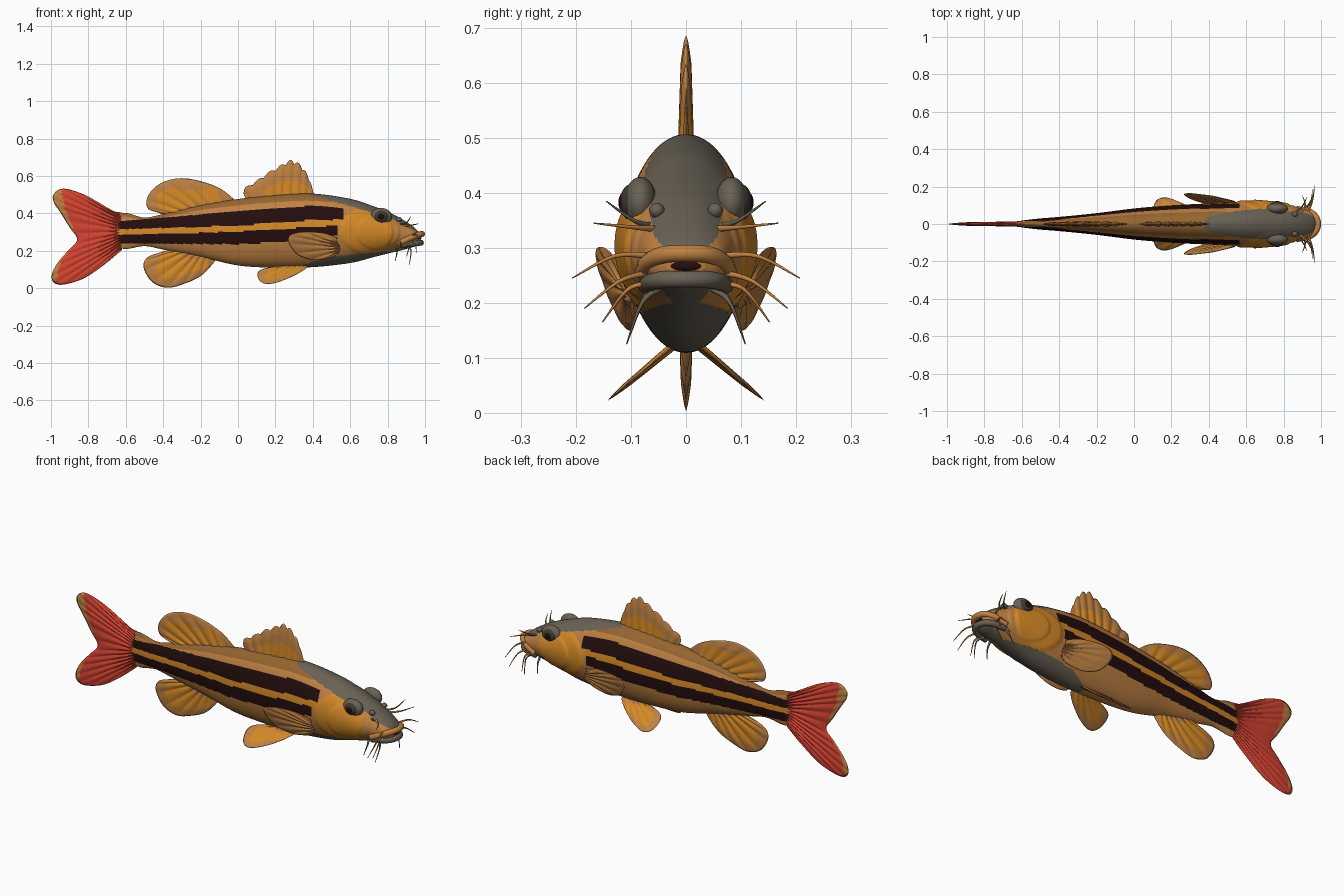
import bpy, bmesh, math
from mathutils import Vector

if "Cube" in bpy.data.objects:
    bpy.data.objects.remove(bpy.data.objects["Cube"])


def material(name, r, g, b):
    m = bpy.data.materials.new(name)
    m.use_nodes = True
    m.diffuse_color = (r, g, b, 1)
    node = m.node_tree.nodes["Principled BSDF"]
    node.inputs["Base Color"].default_value = (r, g, b, 1)
    node.inputs["Roughness"].default_value = 0.7
    return m


MATS = [material("tan", 0.52, 0.22, 0.055), material("orange", 0.66, 0.25, 0.02),
        material("grey", 0.14, 0.12, 0.09), material("stripe_black", 0.017, 0.004, 0.004),
        material("tail_red", 0.66, 0.055, 0.03), material("back_brown", 0.30, 0.13, 0.03),
        material("iris_dark", 0.05, 0.04, 0.03)]
TAN, ORANGE, GREY, BLACK, RED, BROWN, IRIS = range(len(MATS))


def sample(pts, t):
    """Smooth curve through pts, t from 0 to 1."""
    n = len(pts) - 1
    i = min(int(t * n), n - 1)
    f = t * n - i
    a, b, c, d = (Vector(pts[min(max(k, 0), n)]) for k in (i - 1, i, i + 1, i + 2))
    return b + 0.5 * f * ((c - a) + f * ((2 * a - 5 * b + 4 * c - d) + f * (3 * (b - c) + d - a)))


def surface(name, nu, nv, point, rule, caps=False):
    """Grid surface from point(u, v), coloured face by face with rule(u, v, centre)."""
    bm = bmesh.new()
    rows = [[bm.verts.new(point(i / nu, j / nv)) for i in range(nu + 1)] for j in range(nv + 1)]
    for j in range(nv):
        for i in range(nu):
            f = bm.faces.new((rows[j][i], rows[j][i + 1], rows[j + 1][i + 1], rows[j + 1][i]))
            f.material_index = rule((i + .5) / nu, (j + .5) / nv, f.calc_center_median())
    if caps:
        for row in (rows[0], rows[-1]):
            bm.faces.new(row[:-1]).material_index = rule(0, 0, row[0].co)
    bmesh.ops.remove_doubles(bm, verts=bm.verts, dist=0.00005)
    bmesh.ops.recalc_face_normals(bm, faces=bm.faces)
    me = bpy.data.meshes.new(name)
    bm.to_mesh(me)
    bm.free()
    for m in MATS:
        me.materials.append(m)
    me.shade_smooth()
    ob = bpy.data.objects.new(name, me)
    bpy.context.collection.objects.link(ob)
    return ob


def ball(name, centre, size, mat):
    def point(u, v):
        a, b = u * math.tau, v * math.pi
        n = (math.sin(b) * math.cos(a), math.sin(b) * math.sin(a), math.cos(b))
        return Vector(centre) + Vector([s * k for s, k in zip(size, n)])
    return surface(name, 24, 14, point, lambda u, v, c: mat)


def tube(name, path, r0, r1, mat, steps=16):
    def point(u, v):
        way = sample(path, min(v + .02, 1)) - sample(path, max(v - .02, 0))
        ring = Vector((math.cos(u * math.tau), math.sin(u * math.tau), 0))
        return sample(path, v) + way.to_track_quat('Z', 'Y') @ ring * (r0 + (r1 - r0) * v)
    return surface(name, 10, steps, point, lambda u, v, c: mat, True)


def fin(name, root, tip, thick, rays, rule, sheet=lambda x, z: 0, side=1, scallop=0):
    """Double-sided ribbed fin spanned between a root line and an outer edge."""
    def point(u, w):
        w = w * 2 - 1
        v = 1 - abs(w)
        wave = abs(math.sin(u * rays * math.pi))
        a, b = sample(root, u), sample(tip, u)
        p = a + (b - a) * v * (1 - scallop * (1 - wave))
        body = min(1, 5 * u, 5 * (1 - u)) * min(1, 4 * (1 - v)) ** .5
        t = thick * body * (1 - .45 * v) * (.5 + .5 * wave)
        t = t if abs(w) > 1e-6 else 0
        y = sheet(p.x, p.y) + math.copysign(t, w)
        return Vector((p.x, side * y, p.y))
    return surface(name, rays * 8, 48, point,
                   lambda u, w, c: rule(u, 1 - abs(w * 2 - 1), c))


# Body: x, underside, back, half width
STATIONS = [(-.67, .225, .39, .008), (-.60, .21, .402, .018), (-.50, .225, .378, .03),
            (-.40, .207, .397, .038), (-.20, .168, .445, .058), (0, .122, .477, .083),
            (.20, .11, .498, .1), (.40, .113, .506, .11), (.60, .135, .478, .117),
            (.72, .165, .44, .11), (.82, .19, .4, .098), (.90, .21, .355, .082),
            (.95, .225, .318, .066), (.975, .245, .29, .035)]


def dome(x, z, cx, cz, rx, rz):
    d = ((x - cx) / rx) ** 2 + ((z - cz) / rz) ** 2
    return max(0, min(1, (1 - d) * 5))


def gill(x, z):
    return dome(x, z, .69, .305, .145, .128)


def body_point(u, v):
    x, low, high, half = sample(STATIONS, v)
    a = u * math.tau
    c, z = math.cos(a), (low + high) / 2 + (high - low) / 2 * math.sin(a)
    puff = .008 * gill(x, z) + .006 * dome(x, z, .75, .3, .12, .1)
    return Vector((x, half * c + puff * c, z))


def ramp(x, *pts):
    for (xa, za), (xb, zb) in zip(pts, pts[1:]):
        if x <= xb:
            return za + (zb - za) * (x - xa) / (xb - xa)
    return pts[-1][1]


def body_colour(u, v, c):
    x, z = c.x, c.z
    low, high = sample(STATIONS, v)[1:3]
    up_lo = ramp(x, (-.64, .315), (0, .335), (.4, .365), (.57, .368))
    up_hi = ramp(x, (-.64, .358), (0, .41), (.4, .442), (.57, .425))
    dn_lo = ramp(x, (-.64, .24), (0, .235), (.4, .26), (.53, .285))
    dn_hi = ramp(x, (-.64, .285), (0, .302), (.4, .328), (.53, .335))
    if -.64 < x < .57 and up_lo < z < up_hi or -.64 < x < .53 and dn_lo < z < dn_hi:
        return BLACK
    if x < -.645:
        return RED
    if x > .38 and z > ramp(x, (.38, .5), (.55, .452), (.8, .385), (.98, .29)):
        return GREY
    if x > .33 and z < ramp(x, (.33, .115), (.45, .16), (.6, .18), (.85, .2), (.98, .25)):
        return GREY
    if gill(x, z) > .1 or (x < .55 and dn_hi <= z <= up_lo):
        return ORANGE
    return BROWN if (z - low) / (high - low) > .9 and x < .5 else TAN


surface("body", 128, 230, body_point, body_colour, True)


# Single fins on the centre plane
def patch(u, v, c):
    return ORANGE if .15 < u < .8 and .15 < v < .72 + .12 * math.sin(u * 14) else TAN


def low_patch(u, v, c):
    return ORANGE if .05 < u < .7 and v < .5 else TAN


def tail_colour(u, v, c):
    edge = ramp(c.z, (.0, -.985), (.15, -.945), (.26, -.86), (.33, -.885), (.43, -.93), (.55, -.945))
    return RED if c.x > edge else TAN


fin("tail_fin", [(-.62, .40), (-.63, .305), (-.62, .21)],
    [(-.62, .405), (-.69, .42), (-.79, .485), (-.89, .525), (-.95, .53), (-.987, .5), (-.985, .46),
     (-.95, .405), (-.9, .325), (-.86, .26), (-.91, .2), (-.965, .135), (-.995, .075),
     (-.985, .03), (-.93, .02), (-.82, .055), (-.71, .13), (-.62, .205)],
    .014, 18, tail_colour)
fin("front_dorsal_fin", [(.40, .48), (.22, .475), (.05, .46)],
    [(.405, .51), (.375, .6), (.335, .66), (.285, .687), (.23, .66), (.16, .62), (.09, .57), (.03, .53),
     (.04, .48)],
    .015, 9, low_patch, scallop=.1)
fin("rear_dorsal_fin", [(-.04, .45), (-.22, .42), (-.39, .38)],
    [(-.02, .475), (-.09, .53), (-.18, .567), (-.29, .588), (-.38, .575), (-.45, .535), (-.488, .475),
     (-.48, .425), (-.43, .405), (-.38, .39)],
    .014, 9, patch)
fin("anal_fin", [(-.13, .17), (-.23, .19), (-.35, .22)],
    [(-.12, .16), (-.135, .13), (-.2, .065), (-.285, .025), (-.375, .003), (-.455, .03), (-.5, .095),
     (-.5, .145), (-.46, .178), (-.36, .2)],
    .014, 9, patch)

# Paired parts on both sides
BARBELS = [("brow", GREY, [(.86, .06, .34), (.9, .095, .35), (.925, .145, .385)]),
           ("snout", TAN, [(.89, .06, .335), (.93, .1, .338), (.965, .168, .345)]),
           ("lip", TAN, [(.93, .06, .285), (.955, .13, .285), (.965, .207, .245)]),
           ("mouth_corner", TAN, [(.91, .065, .255), (.945, .12, .24), (.955, .185, .19)]),
           ("jaw", TAN, [(.9, .06, .235), (.915, .105, .225), (.9, .152, .165)]),
           ("chin", GREY, [(.9, .05, .225), (.925, .08, .2), (.915, .108, .125)]),
           ("throat", GREY, [(.85, .065, .225), (.85, .085, .19), (.84, .1, .145)])]
for s, tag in ((1, "left"), (-1, "right")):
    fin(tag + "_pectoral_fin", [(.53, .25), (.545, .22), (.54, .19)],
        [(.53, .27), (.46, .295), (.36, .302), (.29, .29), (.268, .26), (.285, .215), (.33, .172),
         (.41, .15), (.5, .163), (.54, .19)],
        .012, 8, lambda u, v, c: TAN,
        lambda x, z: .1 + (.54 - x) * .15 + (z - .2) * .3, s)
    fin(tag + "_pelvic_fin", [(.37, .125), (.3, .125), (.23, .125)],
        [(.37, .11), (.33, .083), (.25, .045), (.17, .023), (.12, .036), (.104, .08), (.14, .105),
         (.23, .118)],
        .012, 7, patch, lambda x, z: .025 + (.12 - z) * 1.2, s)
    ball(tag + "_eye_socket", (.765, s * .083, .383), (.058, .03, .046), GREY)
    ball(tag + "_eye_iris", (.765, s * .1, .383), (.038, .02, .033), IRIS)
    ball(tag + "_eye_pupil", (.765, s * .113, .383), (.02, .01, .018), BLACK)
    ball(tag + "_nostril", (.86, s * .053, .368), (.016, .014, .014), GREY)
    for label, mat, path in BARBELS:
        tube(f"{tag}_{label}_barbel", [(x, s * y, z) for x, y, z in path], .0065, .001, mat)


# Mouth
def lip(name, half, radius, mat):
    path = half + [(x, -y, z) for x, y, z in reversed(half[:-1])]
    tube(name, path, radius, radius, mat, 40)


lip("upper_lip", [(.87, .08, .245), (.93, .07, .272), (.97, .042, .287), (.984, 0, .29)], .016, TAN)
lip("lower_lip", [(.87, .072, .232), (.93, .062, .238), (.965, .04, .242), (.978, 0, .243)], .016, GREY)
ball("mouth_gap", (.955, 0, .267), (.026, .045, .014), BLACK)
